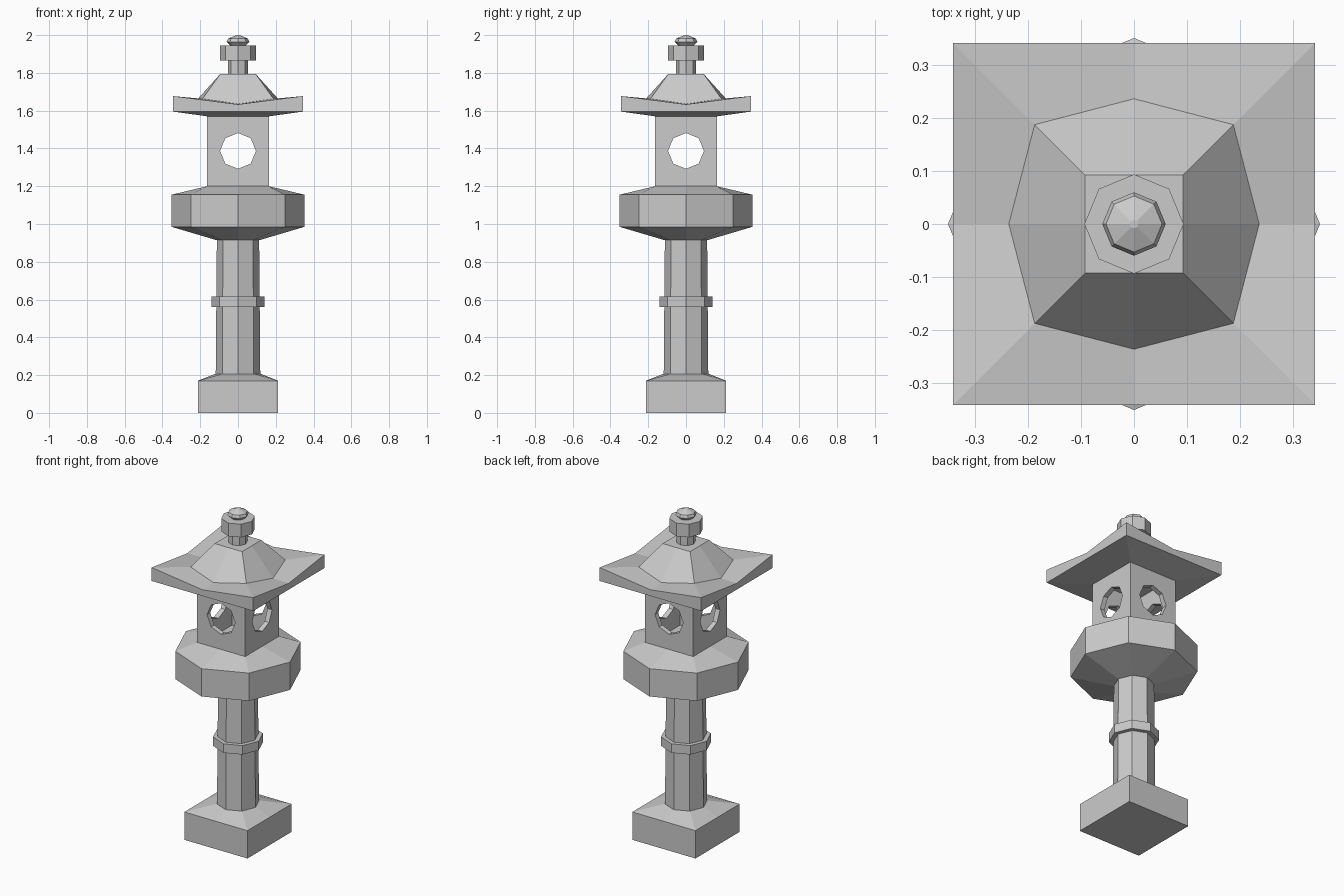
import bpy, bmesh, math
from mathutils import Vector, Matrix

if "Cube" in bpy.data.objects:
    bpy.data.objects.remove(bpy.data.objects["Cube"])


def octo(r, z):
    """Eight points on a circle, one on each axis."""
    return [Vector((r * math.cos(k * math.pi / 4), r * math.sin(k * math.pi / 4), z)) for k in range(8)]


def square(h, z, mid=None, zmid=None):
    """Four corners plus side midpoints, matching octo() point for point."""
    mid = h if mid is None else mid
    zmid = z if zmid is None else zmid
    pts = []
    for k in range(8):
        a = k * math.pi / 4
        r, zz = (h * math.sqrt(2), z) if k % 2 else (mid, zmid)
        pts.append(Vector((r * math.cos(a), r * math.sin(a), zz)))
    return pts


def add_rings(bm, rings, caps=True):
    loops = [[bm.verts.new(p) for p in ring] for ring in rings]
    for a, b in zip(loops, loops[1:]):
        for i in range(8):
            j = (i + 1) % 8
            bm.faces.new((a[i], a[j], b[j], b[i]))
    if caps:
        bm.faces.new(loops[0])
        bm.faces.new(loops[-1])


def finish(name, bm):
    bmesh.ops.remove_doubles(bm, verts=bm.verts, dist=1e-4)
    bmesh.ops.recalc_face_normals(bm, faces=bm.faces)
    me = bpy.data.meshes.new(name)
    bm.to_mesh(me)
    bm.free()
    bpy.context.collection.objects.link(bpy.data.objects.new(name, me))


def loft(name, *rings):
    bm = bmesh.new()
    add_rings(bm, rings)
    finish(name, bm)


# Square foot, octagonal post and its band
loft("base", square(0.213, 0), square(0.213, 0.17), octo(0.125, 0.205))
loft("post", octo(0.118, 0.2), octo(0.112, 0.92))
loft("post_band", octo(0.14, 0.56), octo(0.14, 0.615))

# Octagonal platform, closing to a square under the light chamber
loft("platform", octo(0.115, 0.915), octo(0.352, 0.985), octo(0.352, 1.155), square(0.163, 1.2))

# Hollow light chamber: one pierced wall turned four times
H, T, Z0, Z1, HOLE_Z, HOLE_R = 0.163, 0.03, 1.2, 1.57, 1.387, 0.095


def wall_frame(half, y):
    zc, zh = (Z0 + Z1) / 2, (Z1 - Z0) / 2
    return [Vector((p.x * half, y, zc + p.y * zh)) for p in square(1, 0)]


def wall_hole(y):
    return [Vector((p.x, y, HOLE_Z + p.y)) for p in octo(HOLE_R, 0)]


bm = bmesh.new()
wall = [wall_frame(H, -H), wall_hole(-H), wall_hole(-H + T), wall_frame(H - T, -H + T)]
for k in range(4):
    turn = Matrix.Rotation(k * math.pi / 2, 3, 'Z')
    add_rings(bm, [[turn @ p for p in ring] for ring in wall], caps=False)
finish("light_chamber", bm)

# Roof: upturned eaves rising into a steep crown
loft("roof", square(0.163, 1.57), square(0.343, 1.595),
     square(0.343, 1.677, 0.343, 1.633),
     square(0.188, 1.663, 0.237, 1.636),
     square(0.093, 1.795))

# Finial
loft("finial_neck", octo(0.052, 1.79), octo(0.052, 1.87))
loft("finial_collar", octo(0.094, 1.865), octo(0.094, 1.945))
loft("finial_knob", octo(0.038, 1.943), octo(0.06, 1.964), octo(0.053, 1.981), octo(0.008, 2.0))
